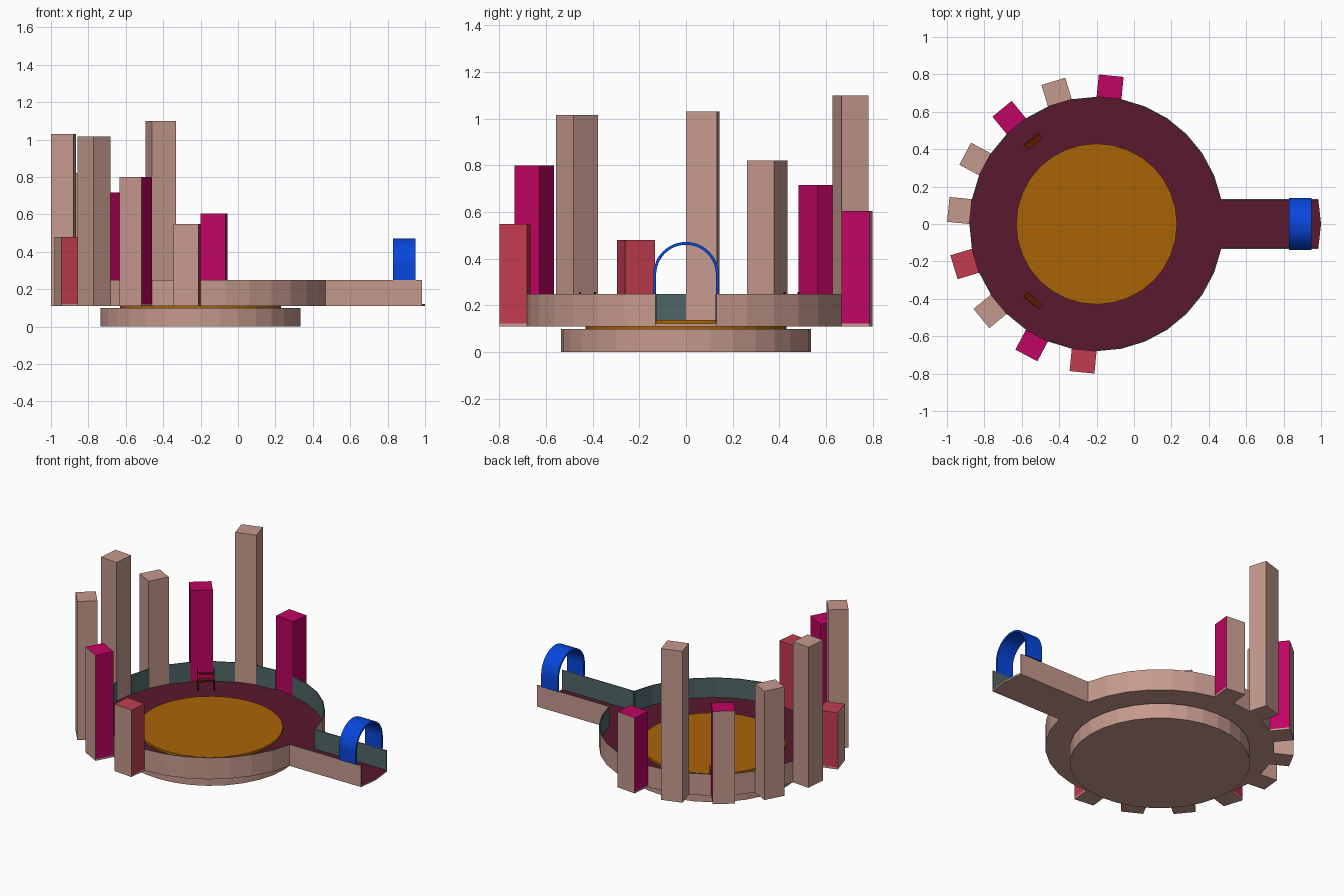
import bpy, bmesh
from math import sin, cos, pi, radians, atan2
from mathutils import Vector, Matrix

if "Cube" in bpy.data.objects:
    bpy.data.objects.remove(bpy.data.objects["Cube"])

CX, N, R = -0.2, 32, 0.68
FLOOR, BOTTOM, RIM = 0.122, 0.11, 0.25


def material(name, rgb):
    m = bpy.data.materials.new(name)
    m.diffuse_color = [(c / 255) ** 2.2 for c in rgb] + [1]
    m.use_nodes = True
    m.node_tree.nodes["Principled BSDF"].inputs["Base Color"].default_value = m.diffuse_color
    return m


PINK = material("pale_pink", (196, 152, 140))
MAGENTA = material("magenta", (190, 12, 98))
RED = material("red", (192, 62, 80))
BLUE = material("blue", (16, 72, 220))
ORANGE = material("orange", (168, 100, 15))
MAROON = material("maroon", (90, 30, 50))
TEAL = material("grey_teal", (82, 102, 102))
BROWN = material("dark_red", (95, 30, 15))


def prism(name, pts, z0, z1, body, top=None, sides=None):
    """Upright prism; sides maps an edge index to its own material."""
    bm = bmesh.new()
    lo = [bm.verts.new((x, y, z0)) for x, y in pts]
    hi = [bm.verts.new((x, y, z1)) for x, y in pts]
    mats = [body]

    def face(vs, m):
        if m not in mats:
            mats.append(m)
        bm.faces.new(vs).material_index = mats.index(m)

    face(lo[::-1], body)
    face(hi, top or body)
    for i in range(len(pts)):
        j = (i + 1) % len(pts)
        face((lo[i], lo[j], hi[j], hi[i]), (sides or {}).get(i, body))
    bmesh.ops.recalc_face_normals(bm, faces=bm.faces)
    me = bpy.data.meshes.new(name)
    bm.to_mesh(me)
    bm.free()
    for m in mats:
        me.materials.append(m)
    ob = bpy.data.objects.new(name, me)
    bpy.context.collection.objects.link(ob)
    return ob


def ring(k, r=R):
    a = 2 * pi * k / N
    return Vector((CX + r * cos(a), r * sin(a)))


def disc(r):
    return [ring(k, r) for k in range(N)]


# Foundation, central disc and keyhole-shaped floor
prism("foundation", disc(0.535), 0, 0.10, PINK)
prism("central_disc", disc(0.43), 0.10, 0.137, ORANGE)
half = ring(1).y
floor_pts = [ring(k) for k in range(1, N)]
floor_pts += [Vector((0.985, -half)), Vector((1.0, 0)), Vector((0.985, half))]
prism("floor", floor_pts, BOTTOM, FLOOR, PINK, top=MAROON)

# Pillars replace every second wall panel on the left side
pillars = {7: (0.605, MAGENTA), 9: (1.10, PINK), 11: (0.717, MAGENTA),
           13: (0.822, PINK), 15: (1.03, PINK), 17: (0.48, RED),
           19: (1.016, PINK), 21: (0.80, MAGENTA), 23: (0.548, RED)}


def wall(name, a, b, inward):
    t = inward.normalized() * 0.006
    prism(name, [a, b, b + t, a + t], FLOOR - 0.001, RIM, TEAL, sides={0: PINK})


for k in range(1, N - 1):
    a, b = ring(k), ring(k + 1)
    out = ((a + b) / 2 - Vector((CX, 0))).normalized()
    if k in pillars:
        h, m = pillars[k]
        foot = [a, a + out * 0.12, b + out * 0.12, b]
        prism(f"pillar_foot_{k}", foot, BOTTOM, FLOOR, PINK)
        prism(f"pillar_{k}", foot, FLOOR, h, m, sides={1: PINK})
    else:
        wall(f"wall_panel_{k}", a, b, -out)

# Walkway side walls
for s, side in ((1, "back"), (-1, "front")):
    wall(f"walkway_wall_{side}", Vector((ring(1).x, s * half)),
         Vector((0.985, s * half)), Vector((0, -s)))

# Entrance arch: thin band swept along x
bm = bmesh.new()
path = [(0, RIM)] + [(pi * i / 24, 0.332) for i in range(25)] + [(pi, RIM)]
loops = []
for x in (0.83, 0.95):
    for r in (0.128, 0.140):
        loops.append([bm.verts.new((x, r * cos(a), z + r * sin(a))) for a, z in path])
order = [loops[0], loops[1], loops[3], loops[2]]
for p, q in zip(order, order[1:] + order[:1]):
    for i in range(len(path) - 1):
        bm.faces.new((p[i], p[i + 1], q[i + 1], q[i]))
for i in (0, -1):
    bm.faces.new([l[i] for l in order])
bmesh.ops.recalc_face_normals(bm, faces=bm.faces)
me = bpy.data.meshes.new("entrance_arch")
bm.to_mesh(me)
bm.free()
me.materials.append(BLUE)
bpy.context.collection.objects.link(bpy.data.objects.new("entrance_arch", me))


# Two small benches facing the centre
def bench(name, x, y):
    rot = Matrix.Rotation(atan2(y, x - CX), 2)

    def part(n, u0, u1, v0, v1, z0, z1):
        pts = [rot @ Vector(p) + Vector((x, y))
               for p in ((u0, v0), (u1, v0), (u1, v1), (u0, v1))]
        prism(f"{name}_{n}", pts, z0, z1, BROWN)

    part("seat", -0.018, 0.012, -0.052, 0.052, 0.178, 0.188)
    for i, v in enumerate((-0.052, 0.046)):
        part(f"leg_{i}", -0.018, 0.012, v, v + 0.006, FLOOR, 0.178)
        part(f"post_{i}", 0.012, 0.018, v, v + 0.006, FLOOR, 0.258)
    part("back_rail", 0.012, 0.018, -0.046, 0.046, 0.215, 0.225)


bench("bench_back", -0.54, 0.44)
bench("bench_front", -0.54, -0.41)
